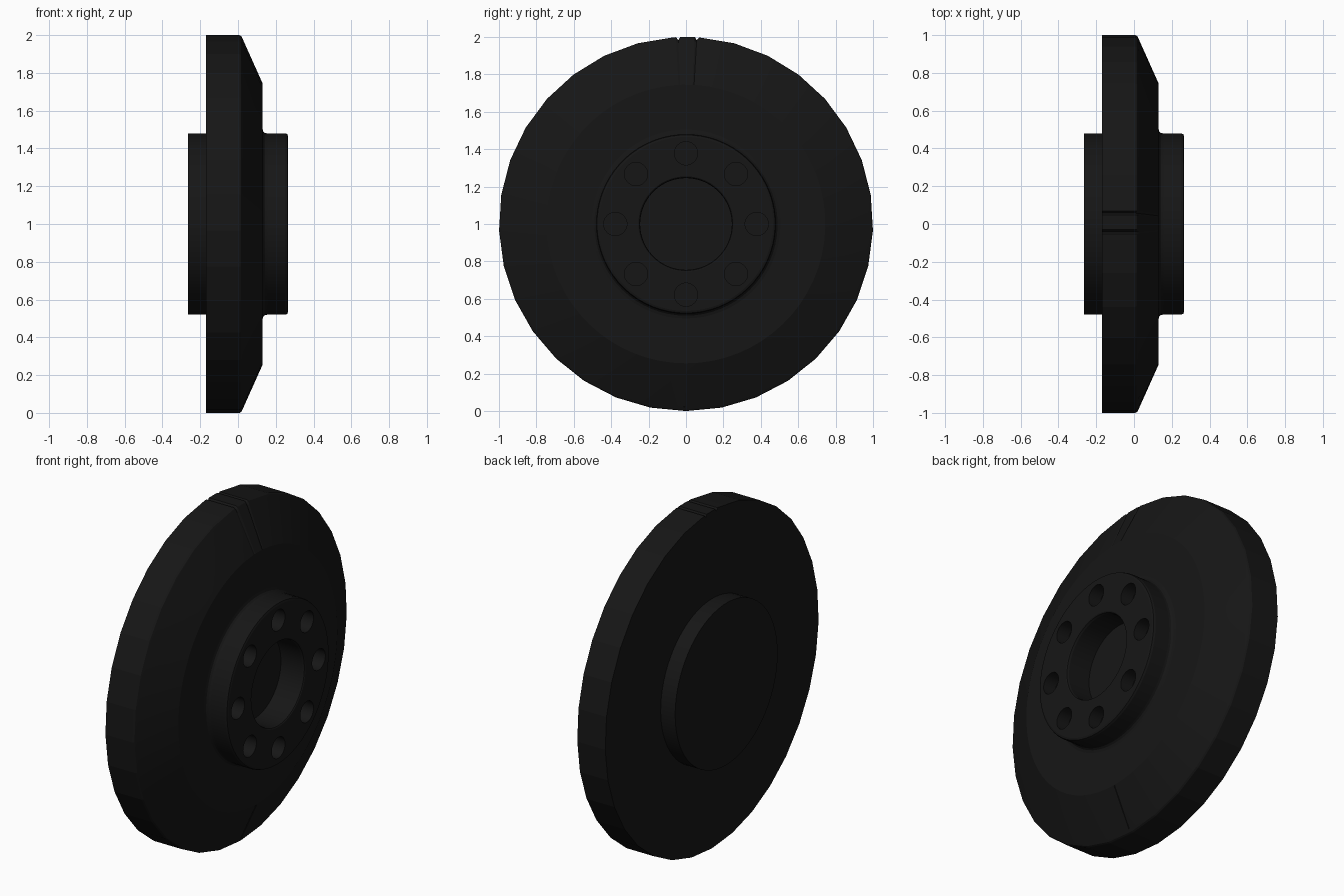
import bpy, bmesh
from math import radians, sin, cos, atan2, pi
from mathutils import Matrix

if "Cube" in bpy.data.objects:
    bpy.data.objects.remove(bpy.data.objects["Cube"])

mat = bpy.data.materials.new("black_metal")
mat.diffuse_color = (0.008, 0.008, 0.008, 1)
mat.use_nodes = True
mat.node_tree.nodes["Principled BSDF"].inputs["Base Color"].default_value = mat.diffuse_color


def finish(bm, name):
    bmesh.ops.recalc_face_normals(bm, faces=bm.faces)
    me = bpy.data.meshes.new(name)
    bm.to_mesh(me)
    bm.free()
    ob = bpy.data.objects.new(name, me)
    bpy.context.collection.objects.link(ob)
    return ob


# Spokes of the lathe: (angle, rim factor). The rim has 11 degree facets,
# the hub has twice as many sides, and the top facet carries two grooves.
spokes = []
for i in range(33):
    spokes.append((radians(-90 + 5.5 * i), cos(radians(5.5)) if i % 2 else 1.0))
for y, k in ((0.058, 0.985), (0.048, 1), (-0.03, 1), (-0.042, 0.985), (-0.054, 1)):
    spokes.append((atan2(1, y), k))
for i in range(32, 0, -1):
    spokes.append((radians(270 - 5.5 * i), cos(radians(5.5)) if i % 2 else 1.0))

# Half section (x, radius) from the back centre to the bore floor
profile = [(-0.265, 0), (-0.265, 0.48), (-0.17, 0.48), (-0.17, 1.0), (0.008, 1.0),
           (0.017, 0.995), (0.024, 0.982), (0.13, 0.745), (0.13, 0.505),
           (0.134, 0.49), (0.143, 0.482), (0.155, 0.48), (0.25, 0.48),
           (0.261, 0.476), (0.265, 0.465), (0.265, 0.255), (0.261, 0.249),
           (0.25, 0.245), (0.11, 0.245), (0.11, 0)]

# Disc, hub and bore in one turned body
bm = bmesh.new()
rings = []
for x, r in profile:
    if r == 0:
        rings.append([bm.verts.new((x, 0, 1))])
    else:
        rings.append([bm.verts.new((x, r * (k if r > 0.9 else 1) * cos(a),
                                    1 + r * (k if r > 0.9 else 1) * sin(a)))
                      for a, k in spokes])
n = len(spokes)
for p, q in zip(rings, rings[1:]):
    for i in range(n):
        j = (i + 1) % n
        if len(p) == 1:
            bm.faces.new((p[0], q[i], q[j]))
        elif len(q) == 1:
            bm.faces.new((p[i], q[0], p[j]))
        else:
            bm.faces.new((p[i], q[i], q[j], p[j]))
disc = finish(bm, "wheel_disc")
disc.data.materials.append(mat)

# Cutters: eight bolt holes and a fine seam on the lower bevel
bm = bmesh.new()
for i in range(8):
    a = i * pi / 4
    bmesh.ops.create_cone(bm, cap_ends=True, segments=48, radius1=0.062, radius2=0.062, depth=0.2,
                          matrix=Matrix.Translation((0.285, 0.378 * cos(a), 1 + 0.378 * sin(a)))
                          @ Matrix.Rotation(pi / 2, 4, 'Y'))
bmesh.ops.create_cube(bm, size=1, matrix=Matrix.Translation((0.077, -0.01, 0.1365))
                      @ Matrix.Rotation(atan2(0.106, 0.237), 4, 'Y')
                      @ Matrix.Diagonal((0.01, 0.007, 0.25, 1)))
cutter = finish(bm, "hole_cutter")
cutter.hide_render = True

mod = disc.modifiers.new("holes", 'BOOLEAN')
mod.operation = 'DIFFERENCE'
mod.solver = 'EXACT'
mod.object = cutter
bpy.context.view_layer.objects.active = disc
disc.select_set(True)
cutter.select_set(False)
bpy.ops.object.modifier_apply(modifier=mod.name)
bpy.data.objects.remove(cutter)

# Smooth hub, faceted rim
bpy.ops.object.shade_smooth_by_angle(angle=radians(9))
